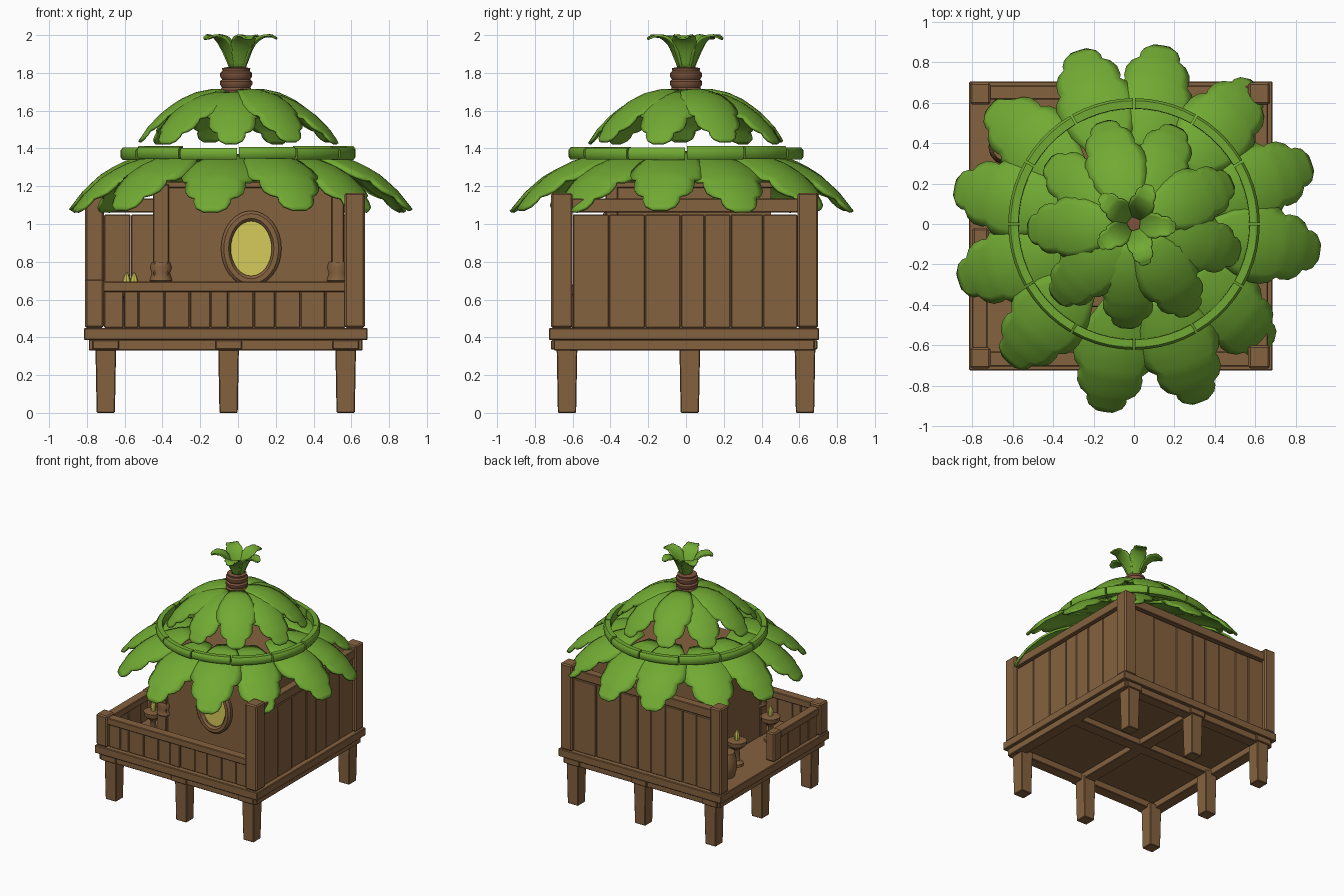
import bpy, bmesh, math, random
from mathutils import Vector

if "Cube" in bpy.data.objects:
    bpy.data.objects.remove(bpy.data.objects["Cube"])

random.seed(4)


def material(name, rgb):
    m = bpy.data.materials.new(name)
    m.diffuse_color = (*rgb, 1)
    m.use_nodes = True
    m.node_tree.nodes["Principled BSDF"].inputs["Base Color"].default_value = m.diffuse_color
    return m


WOOD = material("brown wood", (0.235, 0.122, 0.050))
BARK = material("reddish bark", (0.205, 0.088, 0.045))
LEAF = material("leaf green", (0.165, 0.40, 0.033))
GLOW = material("warm yellow", (0.67, 0.59, 0.10))


def finish(name, bm, mat, smooth=False):
    bmesh.ops.recalc_face_normals(bm, faces=bm.faces)
    me = bpy.data.meshes.new(name)
    bm.to_mesh(me)
    bm.free()
    me.materials.append(mat)
    ob = bpy.data.objects.new(name, me)
    bpy.context.collection.objects.link(ob)
    if smooth:
        bpy.context.view_layer.objects.active = ob
        ob.select_set(True)
        bpy.ops.object.shade_smooth_by_angle(angle=math.radians(40))
        ob.select_set(False)
    return ob


def boxes(name, items, mat=WOOD, bevel=0.005, taper=1.0):
    """Each item is x0, x1, y0, y1, z0, z1; taper narrows the lower end."""
    bm = bmesh.new()
    for x0, x1, y0, y1, z0, z1 in items:
        made = bmesh.ops.create_cube(bm, size=1)["verts"]
        for v in made:
            k = taper if v.co.z < 0 else 1
            v.co = Vector(((x0 + x1) / 2 + v.co.x * (x1 - x0) * k,
                           (y0 + y1) / 2 + v.co.y * (y1 - y0) * k,
                           (z0 + z1) / 2 + v.co.z * (z1 - z0)))
    ob = finish(name, bm, mat)
    if bevel:
        b = ob.modifiers.new("bevel", 'BEVEL')
        b.width, b.segments = bevel, 1
    return ob


def planks(a, b, count):
    """Uneven plank spans from a to b with narrow gaps."""
    w = [random.uniform(0.7, 1.4) for _ in range(count)]
    pos, out = a, []
    for k in w:
        nxt = pos + (b - a) * k / sum(w)
        out.append((pos + 0.001, nxt - 0.001, random.uniform(0, 0.008)))
        pos = nxt
    return out


def lathe(name, profile, centre, mat, n=14):
    bm = bmesh.new()
    rings = [[bm.verts.new((centre[0] + r * math.cos(math.tau * i / n),
                            centre[1] + r * math.sin(math.tau * i / n), z))
              for i in range(n)] for r, z in profile]
    for p, q in zip(rings, rings[1:]):
        for i in range(n):
            bm.faces.new((p[i], p[(i + 1) % n], q[(i + 1) % n], q[i]))
    bm.faces.new(rings[0])
    bm.faces.new(rings[-1])
    return finish(name, bm, mat, True)


def interp(pts, t):
    for (t0, v0), (t1, v1) in zip(pts, pts[1:]):
        if t <= t1:
            return v0 + (v1 - v0) * (t - t0) / (t1 - t0)
    return pts[-1][1]


# Lobed half-width of a leaf from its base (0) to its tip (1)
OUTLINE = [(0, .35), (.15, .6), (.3, .85), (.45, 1), (.56, 1), (.62, .93), (.66, .78),
           (.70, .82), (.78, .80), (.84, .68), (.87, .50), (.91, .50), (.96, .42), (1, .2)]


def leaf_ring(name, angles, path, width, droop, jitter, thick):
    bm = bmesh.new()
    cols = 8
    n = len(path) - 1
    rpts = [(i / n, p[0]) for i, p in enumerate(path)]
    zpts = [(i / n, p[1]) for i, p in enumerate(path)]
    for k, deg in enumerate(angles):
        a = math.radians(deg + random.uniform(-2, 2))
        lift = jitter * (1 if k % 2 else -1)
        reach = 1 + random.uniform(-0.03, 0.03)
        rows = []
        for t, w in OUTLINE:
            e = 0.04
            dr = interp(rpts, min(1, t + e)) - interp(rpts, max(0, t - e))
            dz = interp(zpts, min(1, t + e)) - interp(zpts, max(0, t - e))
            ln = math.hypot(dr, dz)
            row = []
            for c in range(cols + 1):
                s = (c / cols * 2 - 1) * w * width
                d = droop * s * s
                r = interp(rpts, t) * reach + dz / ln * d
                z = interp(zpts, t) - dr / ln * d + lift * (1 - 0.4 * t)
                row.append(bm.verts.new((r * math.cos(a) - s * math.sin(a),
                                         r * math.sin(a) + s * math.cos(a), z)))
            rows.append(row)
        for p, q in zip(rows, rows[1:]):
            for c in range(cols):
                bm.faces.new((p[c], q[c], q[c + 1], p[c + 1]))
    ob = finish(name, bm, LEAF, True)
    s = ob.modifiers.new("thickness", 'SOLIDIFY')
    s.thickness, s.offset = thick, 0
    return ob


# Stilts: four corners and the middles of front, back and left
LX, LY = (-0.70, -0.05, 0.57), (-0.63, 0.02, 0.63)
boxes("stilts", [(x - .055, x + .055, y - .055, y + .055, 0, 0.36)
                 for x in LX for y in LY if (x, y) not in ((LX[1], LY[1]), (LX[2], LY[1]))],
      taper=0.88)

# Platform with the beam frame under it
boxes("platform", [(-.815, .685, -.725, .705, .385, .45)])
boxes("floor_beams", [(-.79, .66, -.70, -.61, .33, .388), (-.79, .66, .59, .68, .33, .388),
                      (-.79, -.70, -.70, .68, .331, .388), (.57, .66, -.70, .68, .331, .388),
                      (-.10, 0, -.66, .64, .335, .388), (-.75, .62, -.03, .07, .334, .388)])
boxes("beam_ends", [(x - .07, x + .07, y - .015, y + .015, .335, .385)
                    for x in LX for y in (-.70, .68)])

# Corner posts
boxes("tall_posts", [(-.81, -.71, .59, .70, .45, 1.165), (.565, .672, .59, .70, .45, 1.165),
                     (.565, .672, -.715, -.60, .45, 1.165)], bevel=0.01)
boxes("porch_posts", [(-.81, -.71, -.715, -.61, .45, .71), (-.80, -.72, -.12, -.02, .45, .69)],
      bevel=0.01)

# Back and right plank walls with top rails
boxes("back_wall_planks", [(a, b, .625 - d, .665 + d, .45, 1.05) for a, b, d in planks(-.71, .57, 8)])
boxes("right_wall_planks", [(.61 - d, .645 + d, a, b, .45, 1.05) for a, b, d in planks(-.60, .59, 7)])
boxes("wall_rails", [(-.72, .58, .615, .685, 1.062, 1.135), (.595, .662, -.61, .60, 1.062, 1.135)])

# Low porch fence along the front and front-left side
boxes("fence_planks", [(a, b, -.685 - d, -.65, .45, .645) for a, b, d in planks(-.71, .57, 11)]
      + [(-.785 - d, -.745, a, b, .45, .63) for a, b, d in planks(-.61, -.12, 4)])
boxes("fence_rails", [(-.72, .57, -.705, -.63, .64, .695), (-.80, -.725, -.62, -.11, .625, .68)])

# Inner hut
boxes("hut_walls", [(-.44, .55, -.40, -.36, .45, 1.215), (-.44, -.40, -.38, .45, .45, 1.215),
                    (.51, .55, -.38, .45, .45, 1.215), (-.44, .55, .41, .45, .45, 1.215)], bevel=0)
boxes("hut_ceiling", [(-.45, .56, -.41, .46, 1.19, 1.225)])
boxes("hut_pillars", [(-.45, -.365, -.425, -.34, .45, 1.21), (.495, .56, -.425, -.36, .45, 1.21)])
for side, x in (("left", -.407), ("right", .528)):
    lathe(side + "_pillar_collar", [(.05, .69), (.062, .70), (.05, .74), (.06, .77), (.05, .80)],
          (x, -.385), WOOD)


# Oval window: raised frame and glowing pane
def oval(rx, rz, y, n=32):
    return [(0.07 + rx * math.cos(math.tau * i / n), y, 0.87 + rz * math.sin(math.tau * i / n))
            for i in range(n)]


bm = bmesh.new()
loops = [[bm.verts.new(p) for p in oval(*s)] for s in
         ((.16, .20, -.39), (.16, .20, -.425), (.145, .185, -.44), (.12, .16, -.44),
          (.108, .145, -.425), (.108, .145, -.39))]
for p, q in zip(loops, loops[1:]):
    for i in range(32):
        j = (i + 1) % 32
        bm.faces.new((p[i], p[j], q[j], q[i]))
finish("window_frame", bm, WOOD, True)
bm = bmesh.new()
front = bm.faces.new([bm.verts.new(p) for p in oval(.112, .149, -.402)])
ext = bmesh.ops.extrude_face_region(bm, geom=[front])["geom"]
bmesh.ops.translate(bm, verts=[g for g in ext if isinstance(g, bmesh.types.BMVert)], vec=(0, -.008, 0))
finish("window_pane", bm, GLOW)

# Porch furniture: two candle stands and a barrel
STAND = [(.05, .45), (.05, .47), (.025, .49), (.02, .57), (.035, .59), (.07, .62), (.075, .655), (.05, .66)]
for name, c in (("porch", (-.55, -.33)), ("side", (-.59, .17))):
    lathe(name + "_candle_stand", STAND, c, WOOD)
    lathe(name + "_candle_flame", [(.018, .655), (.022, .70), (.016, .72), (.004, .745)], c, GLOW, 8)
lathe("barrel", [(.07, .45), (.085, .50), (.09, .55), (.085, .60), (.07, .65)], (-.63, .38), WOOD)

# Roof: lower leaf ring
leaf_ring("lower_roof_leaves", [19.5 + 30 * i for i in range(12)],
          [(.34, 1.375), (.44, 1.365), (.54, 1.345), (.64, 1.31), (.74, 1.25), (.83, 1.17), (.91, 1.07)],
          .195, 1.4, .008, .016)

# Hoop made of twelve stem pieces
bm = bmesh.new()
for k in range(12):
    lo, hi = 1.343 + random.uniform(-.004, .004), 1.408 + random.uniform(-.006, .006)
    rows = []
    for i in range(6):
        a = math.radians(30 * k + 0.5 + 29 * i / 5)
        rows.append([bm.verts.new((r * math.cos(a), r * math.sin(a), z)) for r, z in
                     ((.57, lo), (.612, lo), (.622, lo + .015), (.622, hi - .015), (.61, hi), (.572, hi))])
    for p, q in zip(rows, rows[1:]):
        for i in range(6):
            j = (i + 1) % 6
            bm.faces.new((p[i], p[j], q[j], q[i]))
    bm.faces.new(rows[0])
    bm.faces.new(rows[-1])
finish("roof_hoop", bm, LEAF, True)

# Upper leaf ring
leaf_ring("upper_roof_leaves", [-95 + 40 * i for i in range(9)],
          [(.06, 1.70), (.15, 1.70), (.24, 1.68), (.32, 1.64), (.40, 1.58), (.47, 1.51), (.525, 1.43)],
          .15, 1.6, .008, .014)

# Wrapped stem and its leafy sprout
lathe("roof_stem", [(.07, 1.67), (.08, 1.69), (.085, 1.71), (.075, 1.722), (.086, 1.74), (.086, 1.755),
                    (.074, 1.765), (.084, 1.78), (.084, 1.80), (.072, 1.81), (.075, 1.825), (.05, 1.83)],
      (-.01, 0), BARK, 16)
leaf_ring("top_sprout", [-75 + 72 * i for i in range(5)],
          [(.025, 1.80), (.045, 1.86), (.07, 1.92), (.10, 1.965), (.14, 1.99), (.18, 1.993), (.21, 1.98)],
          .062, -3, .001, .010)
